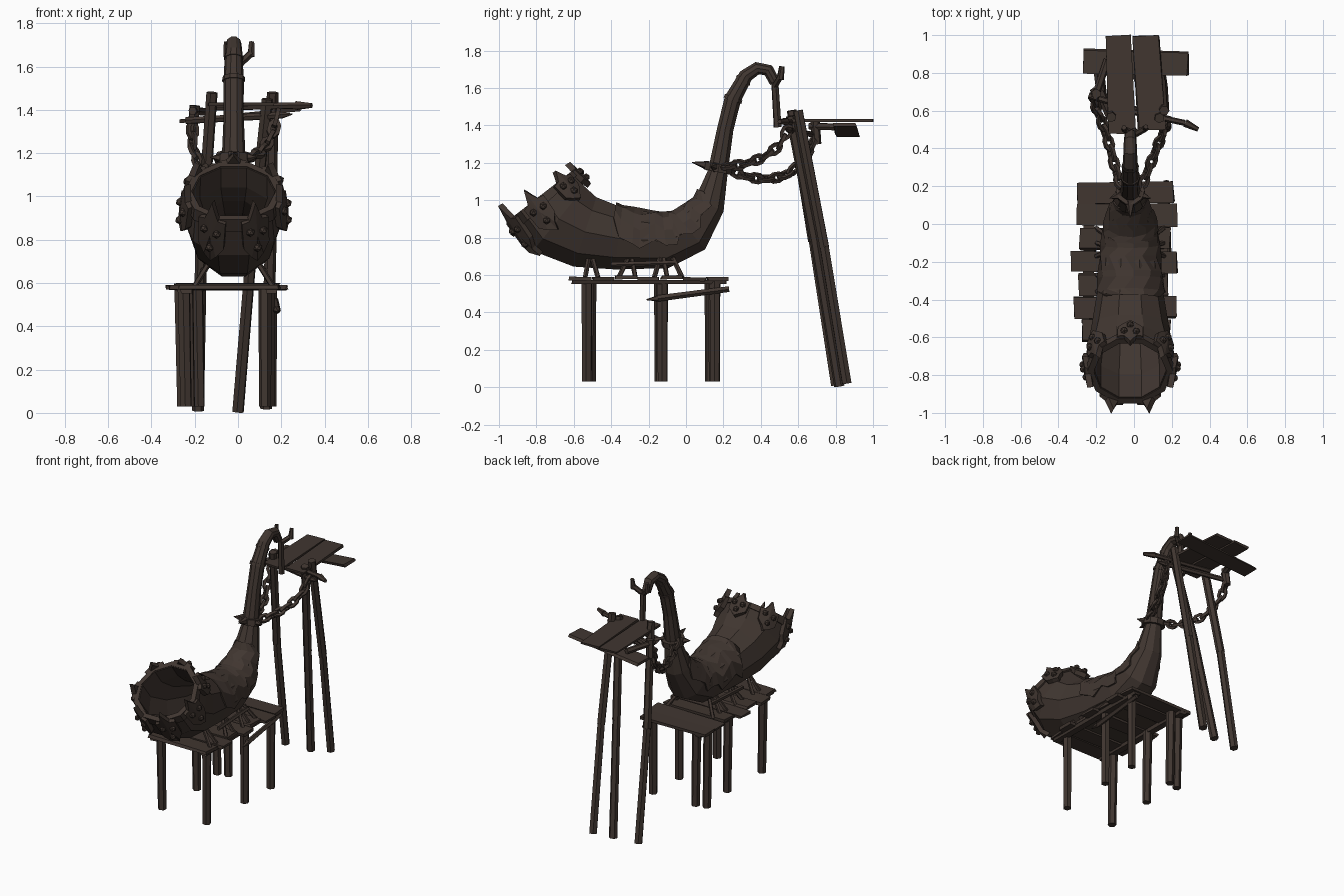
import bpy, bmesh, math, random
from mathutils import Vector, Matrix

if "Cube" in bpy.data.objects:
    bpy.data.objects.remove(bpy.data.objects["Cube"])

random.seed(4)
mat = bpy.data.materials.new("dark brown")
mat.diffuse_color = (0.052, 0.037, 0.030, 1)
mat.use_nodes = True
mat.node_tree.nodes["Principled BSDF"].inputs["Base Color"].default_value = mat.diffuse_color
X0 = -0.02  # horn centre line in x


def finish(bm, name):
    bmesh.ops.recalc_face_normals(bm, faces=bm.faces)
    me = bpy.data.meshes.new(name)
    bm.to_mesh(me)
    bm.free()
    me.materials.append(mat)
    ob = bpy.data.objects.new(name, me)
    bpy.context.collection.objects.link(ob)
    return ob


def frame(p, q, roll=0):
    d = Vector(q) - Vector(p)
    rot = d.to_track_quat('Z', 'Y').to_matrix().to_4x4()
    return Matrix.Translation((Vector(p) + Vector(q)) / 2) @ rot @ Matrix.Rotation(roll, 4, 'Z'), d.length


def rod(bm, p, q, r1, r2=None, n=6):
    m, length = frame(p, q, 0.4)
    bmesh.ops.create_cone(bm, cap_ends=True, segments=n, radius1=r1,
                          radius2=r1 if r2 is None else r2, depth=length, matrix=m)


def plank(bm, loc, size, rot=(0, 0, 0)):
    m = Matrix.Translation(loc)
    for a, ax in zip(rot, 'XYZ'):
        m = m @ Matrix.Rotation(a, 4, ax)
    res = bmesh.ops.create_cube(bm, size=1, matrix=m @ Matrix.Diagonal((*size, 1)))
    for v in res['verts']:  # hewn, uneven corners
        v.co += Vector([random.uniform(-.007, .007) for _ in range(2)] + [0])


def grid(bm, rows, closed):
    vs = [[bm.verts.new(p) for p in row] for row in rows]
    n = len(rows[0])
    for a, b in zip(vs, vs[1:]):
        for i in range(n if closed else n - 1):
            j = (i + 1) % n
            bm.faces.new((a[i], a[j], b[j], b[i]))
    return vs


# Horn centre line: y, z, radius from the mouth to the tip
HORN = [(-.775, 1.02, .215), (-.68, .90, .232), (-.54, .83, .205), (-.36, .795, .175),
        (-.11, .78, .152), (.02, .835, .135), (.125, .975, .088), (.17, 1.15, .056),
        (.21, 1.38, .046), (.25, 1.54, .047), (.32, 1.665, .04), (.38, 1.705, .036),
        (.44, 1.695, .034), (.475, 1.63, .03)]
SIDES = 10


def ring_frame(i):
    a, b = HORN[max(i - 1, 0)], HORN[min(i + 1, len(HORN) - 1)]
    t = Vector((0, b[0] - a[0], b[1] - a[1])).normalized()
    return Vector((X0, HORN[i][0], HORN[i][1])), t, Vector((0, -t.z, t.y)), HORN[i][2]


def surf(s, ang, off=0.0):
    """Point on the horn: s counts along HORN, ang goes round (90 deg = upper side)."""
    i = min(max(int(s), 0), len(HORN) - 2)
    pts = []
    for k in (i, i + 1):
        c, t, n, r = ring_frame(k)
        pts.append(c + (r + off) * (math.cos(ang) * Vector((1, 0, 0)) + math.sin(ang) * n))
    return pts[0].lerp(pts[1], s - i)


def loop(s, off=0.0, n=SIDES):
    return [surf(s, math.tau * k / n, off) for k in range(n)]


# Horn body with a hollow mouth
bm = bmesh.new()
rows = [loop(s, -.04) for s in (4, 3, 2, 1)] + [loop(0, -.025)]
rows += [loop(i) for i in range(len(HORN))]
vs = grid(bm, rows, True)
bm.faces.new(vs[0])
bm.faces.new(vs[-1])
finish(bm, "horn")

# Collars round the horn: mouth band, chain collar, neck bindings
bm = bmesh.new()
for s0, s1, off in ((-.04, .3, .012), (7.0, 7.18, .022), (8.95, 9.08, .006), (9.75, 9.85, .004)):
    r = [loop(s0, -.02), loop(s0, off), loop(s1, off), loop(s1, -.02)]
    grid(bm, r + r[:1], True)
finish(bm, "horn_bands")

# Cracked upper shell of the horn with a jagged lower edge
bm = bmesh.new()
S = [2.75, 3, 3.3, 3.45, 3.8, 4, 4.4, 4.6, 5, 5.3, 5.6, 6, 6.3]
rows = []
for k, s in enumerate(S):
    taper = 50 if k in (0, len(S) - 1) else 0
    a0 = math.radians(taper + (-16, 2, -8)[k % 3])
    a1 = math.pi - math.radians(taper + (-4, -18, 4)[k % 3])
    ang = [a0 + (a1 - a0) * j / 6 for j in range(7)]
    rows.append([surf(s, ang[0], -.02)] + [surf(s, a, .008) for a in ang] + [surf(s, ang[-1], -.02)])
grid(bm, rows, False)
finish(bm, "horn_upper_shell")

# Spiked plates with studs round the mouth
bm = bmesh.new()
OUT = [(-.29, .02), (-.14, -.03), (-.07, -.25), (0, -.5), (.07, -.25), (.14, -.03), (.29, .02),
       (.26, .7), (.12, .95), (0, 1.2), (-.12, .95), (-.26, .7)]
for k in range(7):
    a = math.pi / 2 + math.tau * k / 7
    rows = [[surf(s, a + d, o) for d, s in OUT] for o in (-.005, .026)]
    vs = grid(bm, rows, True)
    bm.faces.new(vs[0])
    mid = bm.verts.new(surf(.4, a, .032))
    for i in range(12):
        bm.faces.new((vs[1][i], vs[1][(i + 1) % 12], mid))
    for d, s in ((-.13, .25), (.13, .3), (0, .72)):
        bmesh.ops.create_icosphere(bm, subdivisions=1, radius=.021,
                                   matrix=Matrix.Translation(surf(s, a + d, .03)))
finish(bm, "mouth_plates")

# Spikes on the chain collar
bm = bmesh.new()
for deg, length in ((20, .06), (90, .09), (160, .06)):
    a = math.radians(deg)
    rod(bm, surf(7.1, a, 0), surf(7.1, a, length), .028, .002, 5)
finish(bm, "collar_spikes")


# Chains from the collar to the scaffold
def chain(name, pts, pitch=.056):
    pts = [Vector(p) for p in pts]
    samples = [a.lerp(b, k / 40) for a, b in zip(pts, pts[1:]) for k in range(40)] + [pts[-1]]
    path, acc = [samples[0]], 0
    for a, b in zip(samples, samples[1:]):
        acc += (b - a).length
        if acc >= pitch:
            path.append(b)
            acc = 0
    bm = bmesh.new()
    for k, (a, b) in enumerate(zip(path, path[1:])):
        m, _ = frame(a, b, math.pi / 2 * (k % 2) + .5)
        rows = []
        for i in range(8):  # chunky rounded-rectangle link
            t = math.tau * (i + .5) / 8
            cx, cz = math.cos(t), math.sin(t)
            c, u = Vector((cx * .023, 0, cz * .042)), Vector((cx, 0, cz))
            rows.append([m @ (c + .013 * (math.cos(w) * u + math.sin(w) * Vector((0, 1, 0))))
                         for w in (.785, 2.356, 3.927, 5.498)])
        grid(bm, rows + rows[:1], True)
    finish(bm, name)


chain("left_chain", [(-.07, .2, 1.19), (-.10, .3, 1.13), (-.13, .42, 1.11), (-.17, .54, 1.13),
                     (-.21, .64, 1.23), (-.21, .71, 1.38)])
chain("right_chain", [(.04, .2, 1.18), (.08, .3, 1.19), (.12, .4, 1.22), (.16, .5, 1.29), (.19, .56, 1.41)])

# Table deck of cross planks on two rails
bm = bmesh.new()
for y, x0, x1 in ((-.565, -.27, .19), (-.44, -.32, .22), (-.32, -.29, .18), (-.2, -.33, .23),
                  (-.075, -.29, .19), (.05, -.3, .23), (.17, -.3, .21)):
    plank(bm, ((x0 + x1) / 2, y, .583 + random.uniform(-.006, .006)), (x1 - x0, .112, .02),
          (random.uniform(-.03, .03), 0, random.uniform(-.03, .03)))
for x in (-.24, .15):
    plank(bm, (x, -.2, .563), (.05, .82, .022))
finish(bm, "table_deck")

# Table legs and the pointed brace
bm = bmesh.new()
for x, y in ((-.25, -.51), (.125, -.53), (-.235, -.14), (.14, -.125), (-.265, .13), (-.19, .15), (.15, .155)):
    rod(bm, (x + .01 * (x < 0), y, .03), (x, y, .57), .028, .031, 6)
rod(bm, (.18, -.15, .475), (.17, .23, .525), .018, .016, 5)
rod(bm, (.18, -.15, .475), (.185, -.21, .468), .018, .003, 5)
finish(bm, "table_legs")

# Cradle of sticks that props the horn on the deck
bm = bmesh.new()
for sx in (-1, 1):
    for y, dy in ((-.54, .02), (-.47, -.03), (-.36, .05), (-.27, -.02), (-.17, .03), (-.1, -.02), (-.02, -.05)):
        rod(bm, (X0 + sx * .18, y, .585), (X0 + sx * .115, y + dy, .69), .013, n=5)
    rod(bm, (X0 + sx * .145, -.4, .655), (X0 + sx * .135, -.06, .665), .014, n=5)
finish(bm, "horn_cradle")

# Scaffold legs, slightly bent
bm = bmesh.new()
for pts in (((-.185, .8, .01), (-.17, .68, .78), (-.12, .565, 1.48)),
            ((0, .82, .005), (.065, .69, .78), (.135, .56, 1.45)),
            ((.13, .86, .02), (.15, .74, .75), (.16, .6, 1.48))):
    for p, q in zip(pts, pts[1:]):
        rod(bm, p, q, .028, .027, 6)
finish(bm, "scaffold_legs")

# Scaffold platform planks and bars
bm = bmesh.new()
plank(bm, (-.07, .735, 1.425), (.135, .52, .016), (0, 0, .03))
plank(bm, (.08, .745, 1.425), (.14, .5, .016), (0, 0, .06))
plank(bm, (.01, .855, 1.375), (.56, .125, .018), (0, -.1, -.03))
rod(bm, (-.24, .68, 1.35), (.2, .55, 1.375), .017)
rod(bm, (.2, .55, 1.375), (.25, .53, 1.38), .017, .003)
rod(bm, (-.13, .62, 1.41), (.27, .535, 1.42), .016)
rod(bm, (.27, .535, 1.42), (.34, .5, 1.42), .022, .012)
rod(bm, (-.14, .87, 1.39), (-.21, .66, 1.395), .02)
rod(bm, (-.21, .7, 1.3), (-.2, .69, 1.42), .024, .026)
finish(bm, "scaffold_platform")

# Forked post that holds the horn tip
bm = bmesh.new()
rod(bm, (.0, .49, 1.39), (.005, .475, 1.63), .022, .02)
for x, y in ((-.05, .5), (.06, .505)):
    rod(bm, (.005, .475, 1.61), (x, y, 1.66), .018, .017)
    rod(bm, (x, y, 1.645), (x * 1.05, y + .01, 1.715), .018, .013)
finish(bm, "forked_post")
